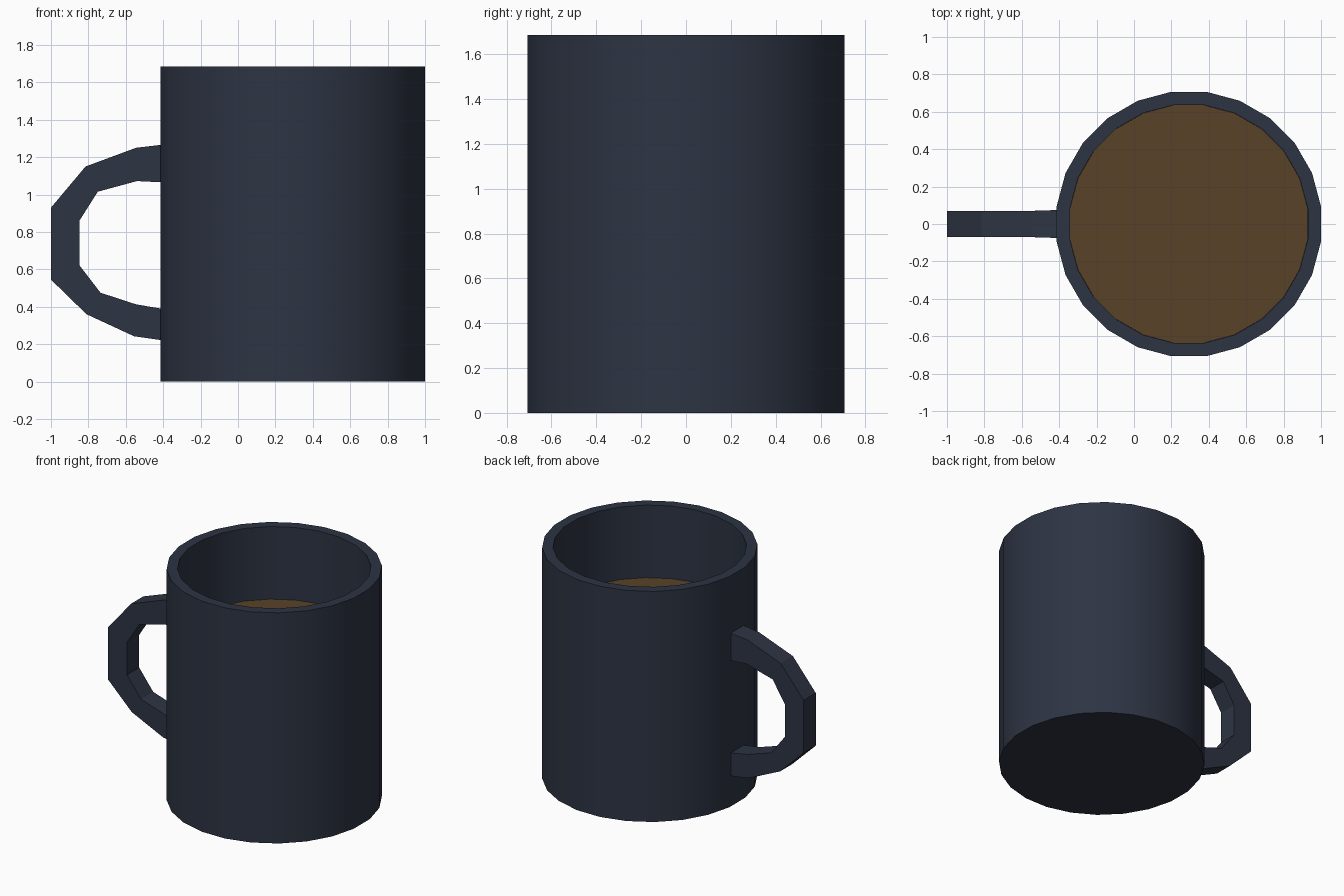
import bpy, bmesh, math

if "Cube" in bpy.data.objects:
    bpy.data.objects.remove(bpy.data.objects["Cube"])

SIDES = 24
CX = 0.293
HALF = math.cos(math.pi / SIDES)
R_OUT, R_IN = 0.707 / HALF, 0.636 / HALF
HEIGHT, FLOOR, FILL = 1.685, 0.08, 1.155


def material(name, rgb):
    m = bpy.data.materials.new(name)
    m.diffuse_color = (*rgb, 1)
    m.use_nodes = True
    m.node_tree.nodes["Principled BSDF"].inputs["Base Color"].default_value = m.diffuse_color
    return m


def finish(bm, name, mat):
    bmesh.ops.recalc_face_normals(bm, faces=bm.faces)
    me = bpy.data.meshes.new(name)
    bm.to_mesh(me)
    bm.free()
    ob = bpy.data.objects.new(name, me)
    bpy.context.collection.objects.link(ob)
    me.materials.append(mat)
    return ob


def ring(bm, r, z):
    # half-step offset puts a flat side on each axis
    angles = [(i + 0.5) * math.tau / SIDES for i in range(SIDES)]
    return [bm.verts.new((CX + r * math.cos(a), r * math.sin(a), z)) for a in angles]


glaze = material("dark_glaze", (0.026, 0.034, 0.056))
brown = material("coffee_brown", (0.100, 0.055, 0.021))

# Hollow cup body: outer wall, rim, inner wall, both floors
bm = bmesh.new()
rings = [ring(bm, r, z) for r, z in
         [(R_OUT, 0), (R_OUT, HEIGHT), (R_IN, HEIGHT), (R_IN, FLOOR)]]
for a, b in zip(rings, rings[1:]):
    for i in range(SIDES):
        j = (i + 1) % SIDES
        bm.faces.new((a[i], a[j], b[j], b[i]))
bm.faces.new(rings[0])
bm.faces.new(rings[-1])
cup = finish(bm, "cup_body", glaze)
bpy.context.view_layer.objects.active = cup
cup.select_set(True)
bpy.ops.object.shade_smooth_by_angle(angle=math.radians(30))

# Coffee: a column filling the cup up to its surface
bm = bmesh.new()
low, top = ring(bm, R_IN - 0.001, FLOOR + 0.001), ring(bm, R_IN - 0.001, FILL)
bm.faces.new(low)
bm.faces.new(top)
for i in range(SIDES):
    j = (i + 1) % SIDES
    bm.faces.new((low[i], low[j], top[j], top[i]))
finish(bm, "coffee", brown)

# Handle: faceted C-shaped strip with square section, ends sunk into the wall
outer = [(-0.40, 1.267), (-0.545, 1.25), (-0.815, 1.15), (-1.0, 0.93),
         (-1.0, 0.545), (-0.81, 0.36), (-0.555, 0.242), (-0.40, 0.22)]
inner = [(-0.40, 1.065), (-0.54, 1.072), (-0.75, 1.015), (-0.848, 0.86),
         (-0.848, 0.622), (-0.735, 0.475), (-0.545, 0.413), (-0.40, 0.388)]
bm = bmesh.new()
sections = []
for k, (o, n) in enumerate(zip(outer, inner)):
    w = 0.075 if k in (0, 7) else 0.07
    sections.append([bm.verts.new((x, y, z)) for (x, z), y in
                     ((o, -w), (o, w), (n, w), (n, -w))])
for a, b in zip(sections, sections[1:]):
    for i in range(4):
        j = (i + 1) % 4
        bm.faces.new((a[i], a[j], b[j], b[i]))
bm.faces.new(sections[0])
bm.faces.new(sections[-1])
finish(bm, "handle", glaze)
